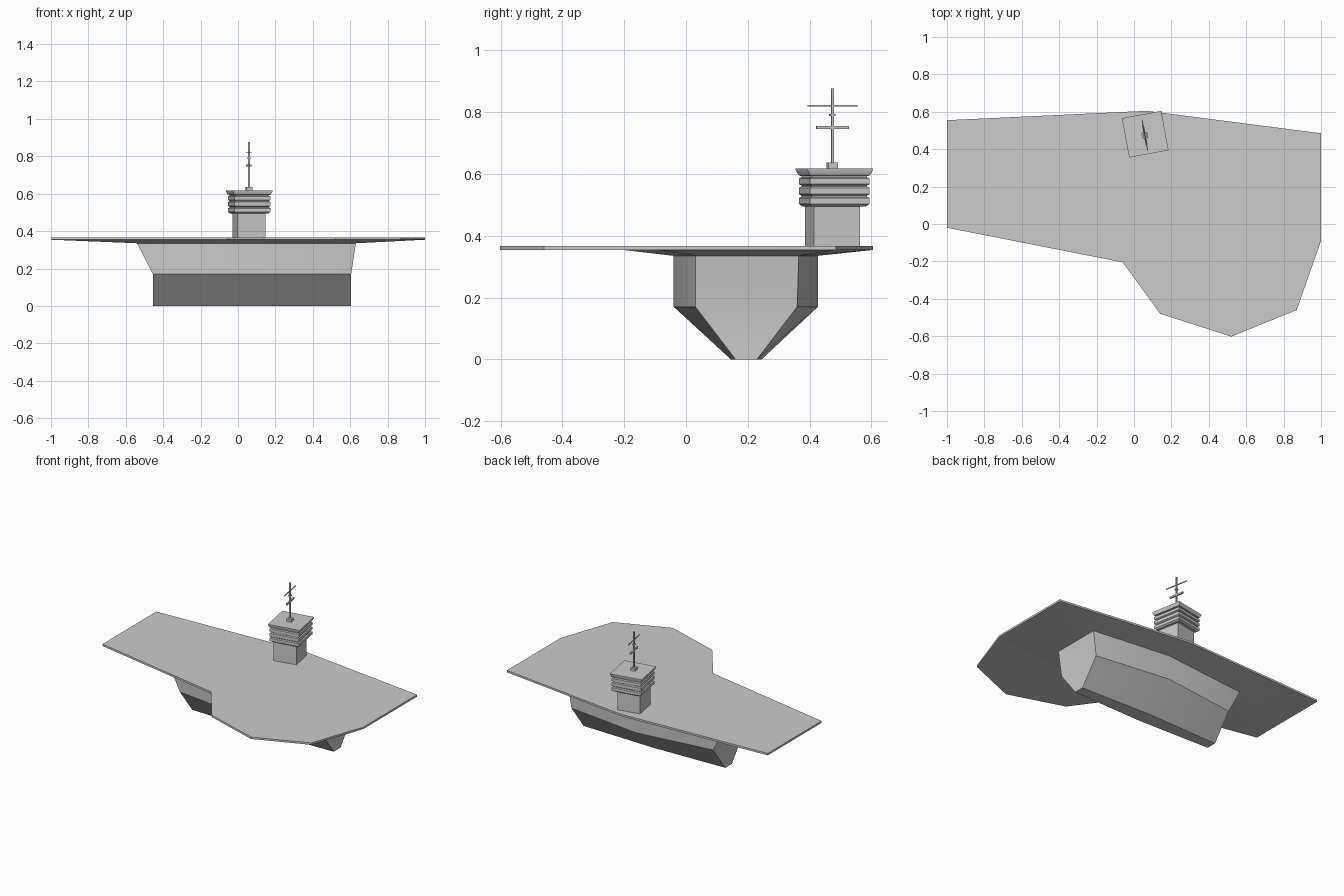
import bpy, math
from mathutils import Matrix

if "Cube" in bpy.data.objects:
    bpy.data.objects.remove(bpy.data.objects["Cube"])

YAW = math.radians(10.5)          # the island is turned slightly on the deck
CX, CY = 0.06, 0.48               # island centre


def finish(name, verts, faces, matrix=None):
    mesh = bpy.data.meshes.new(name)
    mesh.from_pydata(verts, [], faces)
    if matrix:
        mesh.transform(matrix)
    mesh.update()
    obj = bpy.data.objects.new(name, mesh)
    bpy.context.collection.objects.link(obj)
    bpy.ops.object.select_all(action='DESELECT')
    bpy.context.view_layer.objects.active = obj
    obj.select_set(True)
    bpy.ops.object.shade_smooth_by_angle(angle=math.radians(30))
    return obj


def loft(name, rings, top=True, matrix=None):
    """Skin equal-length counter-clockwise rings, listed bottom to top."""
    n = len(rings[0])
    verts = [p for ring in rings for p in ring]
    faces = [tuple(reversed(range(n)))]
    for r in range(len(rings) - 1):
        for i in range(n):
            j = (i + 1) % n
            faces.append((r*n + i, r*n + j, (r+1)*n + j, (r+1)*n + i))
    if top:
        faces.append(tuple(range((len(rings) - 1) * n, len(rings) * n)))
    return finish(name, verts, faces, matrix)


def hull_ring(z, x0, x1, end, mid, xm=0.075):
    """Six-sided hull section: narrow at both ends, widest amidships."""
    (e0, e1), (m0, m1) = end, mid
    return [(x0, e0, z), (xm, m0, z), (x1, e0, z),
            (x1, e1, z), (xm, m1, z), (x0, e1, z)]


def rect_ring(z, w, d):
    return [(-w/2, -d/2, z), (w/2, -d/2, z), (w/2, d/2, z), (-w/2, d/2, z)]


ISLAND = Matrix.Translation((CX, CY, 0)) @ Matrix.Rotation(YAW, 4, 'Z')
MAST = Matrix.Translation((0.058, 0.474, 0)) @ Matrix.Rotation(YAW, 4, 'Z')


def block(name, z0, z1, w, d):
    return loft(name, [rect_ring(z0, w, d), rect_ring(z1, w, d)], matrix=MAST)


# Flight deck: thin slab with the angled overhang on the front side
RIM, TOP = 0.354, 0.367
outline = [(-1, -0.02), (-0.06, -0.205), (0.14, -0.48), (0.52, -0.602),
           (0.87, -0.46), (1, -0.09), (1, 0.485), (0.07, 0.605), (-1, 0.555)]
loft("flight_deck", [[(x, y, z) for x, y in outline] for z in (RIM, TOP)])

# Hull: keel, chine, upper edge, then the shallow flare out to the deck rim
flare = [outline[i] for i in (0, 1, 5, 6, 7, 8)]
loft("hull", [
    hull_ring(0.0, -0.455, 0.605, (0.16, 0.23), (0.145, 0.245)),
    hull_ring(0.17, -0.455, 0.605, (0.03, 0.36), (-0.04, 0.427)),
    hull_ring(0.335, -0.54, 0.63, (0.03, 0.365), (-0.04, 0.427)),
    [(x, y, RIM) for x, y in flare],
], top=False)

# Island tower: plain square column
loft("tower_column", [rect_ring(0.36, 0.152, 0.152), rect_ring(0.51, 0.152, 0.152)],
     matrix=ISLAND @ Matrix.Translation((-0.003, -0.005, 0)))

# Island bridge: stacked bands with grooves, flared roof slab
profile = [(0.495, 0.175)]
for low, high in ((0.503, 0.522), (0.535, 0.555), (0.567, 0.585)):
    profile += [(low, 0.197), (high, 0.197), (high + 0.004, 0.182), (high + 0.008, 0.182)]
profile += [(0.595, 0.197), (0.612, 0.214), (0.618, 0.214)]
loft("bridge_bands", [rect_ring(z, s, s) for z, s in profile], matrix=ISLAND)

# Mast with pedestal, small collar and two cross yards
block("mast_pedestal", 0.615, 0.637, 0.032, 0.032)
block("mast_pole", 0.63, 0.877, 0.009, 0.009)
block("lower_yard", 0.745, 0.756, 0.010, 0.106)
block("mast_collar", 0.787, 0.794, 0.018, 0.018)
block("upper_yard", 0.819, 0.824, 0.005, 0.164)
